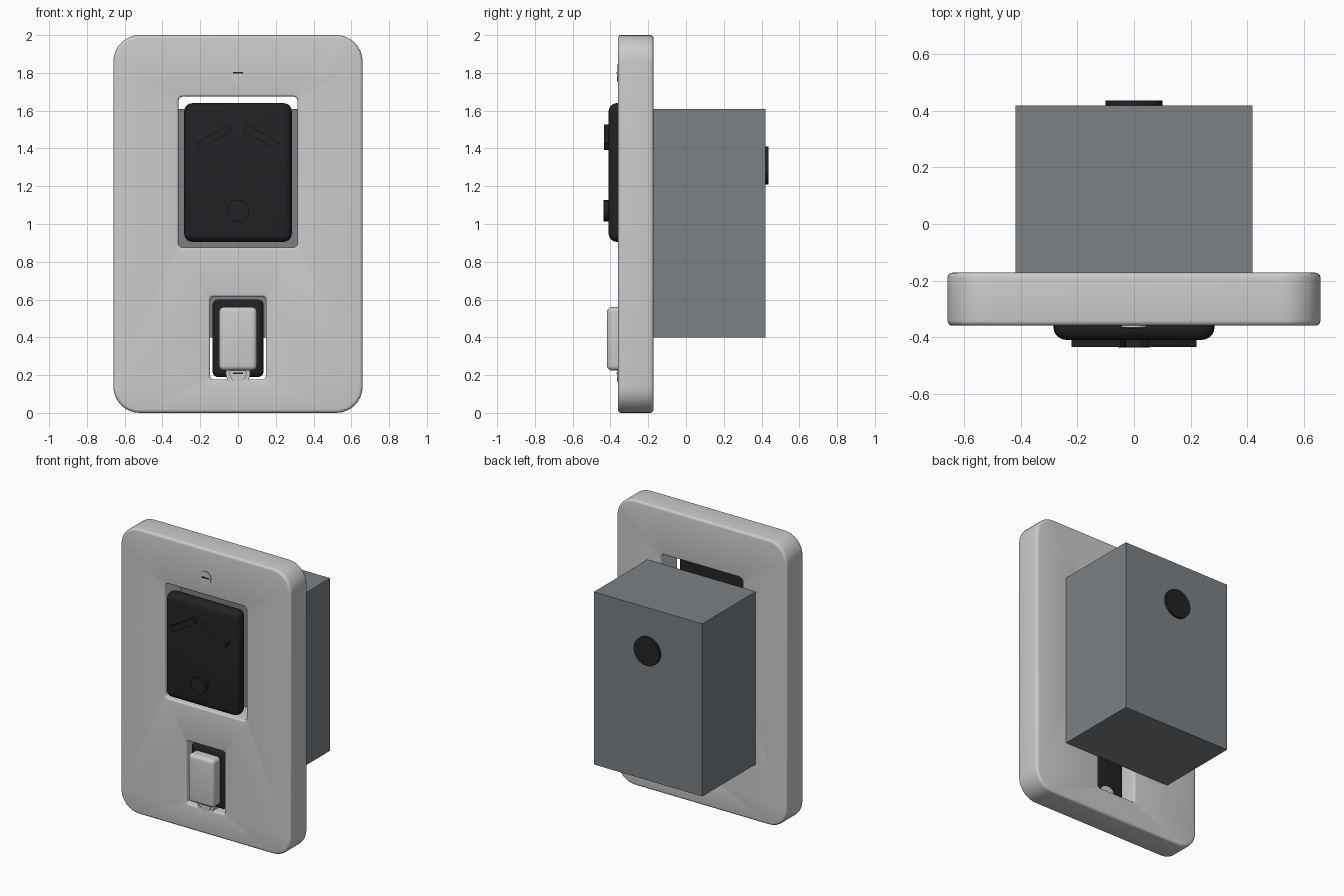
import bpy, bmesh, math
from mathutils import Matrix

if "Cube" in bpy.data.objects:
    bpy.data.objects.remove(bpy.data.objects["Cube"])


def material(name, rgb):
    m = bpy.data.materials.new(name)
    m.diffuse_color = (*rgb, 1)
    m.use_nodes = True
    m.node_tree.nodes["Principled BSDF"].inputs["Base Color"].default_value = m.diffuse_color
    return m


BLACK = material("black_plastic", (0.016, 0.016, 0.018))
STEEL = material("box_grey", (0.2, 0.22, 0.235))


def finish(bm, name, mat=None, smooth=None):
    bmesh.ops.recalc_face_normals(bm, faces=bm.faces)
    mesh = bpy.data.meshes.new(name)
    bm.to_mesh(mesh)
    bm.free()
    ob = bpy.data.objects.new(name, mesh)
    bpy.context.collection.objects.link(ob)
    if mat:
        mesh.materials.append(mat)
    if smooth:
        bpy.ops.object.select_all(action='DESELECT')
        ob.select_set(True)
        bpy.context.view_layer.objects.active = ob
        bpy.ops.object.shade_smooth_by_angle(angle=math.radians(smooth))
    return ob


def box(name, x, y, z, mat=None, bevel=0, tilt=0):
    """Box from (min, max) ranges, all edges rounded, tilted about y."""
    bm = bmesh.new()
    bmesh.ops.create_cube(bm, size=1)
    size = [r[1] - r[0] for r in (x, y, z)]
    bmesh.ops.scale(bm, vec=size, verts=bm.verts)
    if bevel:
        bmesh.ops.bevel(bm, geom=bm.edges[:], offset=bevel, segments=5,
                        profile=0.5, affect='EDGES')
    bmesh.ops.rotate(bm, matrix=Matrix.Rotation(tilt, 3, 'Y'), verts=bm.verts)
    bmesh.ops.translate(bm, vec=[sum(r) / 2 for r in (x, y, z)], verts=bm.verts)
    return finish(bm, name, mat, 40 if bevel else None)


def disc(name, z, r, y, mat=None):
    """Cylinder along y, centred on x = 0."""
    bm = bmesh.new()
    bmesh.ops.create_cone(bm, cap_ends=True, segments=32, radius1=r, radius2=r,
                          depth=y[1] - y[0])
    bmesh.ops.rotate(bm, matrix=Matrix.Rotation(math.pi / 2, 3, 'X'), verts=bm.verts)
    bmesh.ops.translate(bm, vec=(0, sum(y) / 2, z), verts=bm.verts)
    return finish(bm, name, mat, 40)


def ring(bm, hw, z0, z1, r, y, grow):
    """Rounded rectangle loop at depth y, grown outward by grow."""
    hw, z0, z1, r = hw + grow, z0 - grow, z1 + grow, r + grow
    verts = []
    for i, (cx, cz) in enumerate([(hw - r, z1 - r), (r - hw, z1 - r),
                                  (r - hw, z0 + r), (hw - r, z0 + r)]):
        for k in range(9):
            a = math.pi / 2 * (i + k / 8)
            verts.append(bm.verts.new((cx + r * math.cos(a), y, cz + r * math.sin(a))))
    return verts


# Face plate: outer wall and two window walls with rounded rims
FRONT, BACK = -0.36, -0.172
bm = bmesh.new()
rims = {0: [], -1: []}
for hw, z0, z1, r, sign, b in [(0.66, 0, 2, 0.14, -1, 0.018),
                               (0.315, 0.875, 1.675, 0.025, 1, 0.012),
                               (0.147, 0.178, 0.615, 0.015, 1, 0.012)]:
    arc = [(b * (1 - math.cos(a)), b * (1 - math.sin(a)))
           for a in [math.pi / 2 * (1 - k / 4) for k in range(5)]]
    steps = [(g, FRONT + d) for g, d in arc] + [(g, BACK - d) for g, d in arc[::-1]]
    loops = [ring(bm, hw, z0, z1, r, y, sign * g) for g, y in steps]
    n = len(loops[0])
    for p, q in zip(loops, loops[1:]):
        for i in range(n):
            j = (i + 1) % n
            bm.faces.new((p[i], p[j], q[j], q[i]))
    for end in rims:
        lp = loops[end]
        rims[end] += [bm.edges.get((lp[i], lp[(i + 1) % n])) for i in range(n)]
for edges in rims.values():
    bmesh.ops.triangle_fill(bm, use_beauty=True, use_dissolve=False, edges=edges)
finish(bm, "face_plate", None, 40)

# Wall box with cable entry
box("wall_box", (-0.42, 0.42), (-0.172, 0.42), (0.4, 1.61), STEEL)
disc("cable_entry", 1.31, 0.1, (0.40, 0.438), BLACK)

# Socket body, slanted contacts and earth contact
box("socket_body", (-0.285, 0.285), (-0.41, -0.31), (0.905, 1.64), BLACK, 0.045)
for s, side in ((-1, "left"), (1, "right")):
    box("contact_" + side, (s * 0.125 - 0.1, s * 0.125 + 0.1), (-0.435, -0.39),
        (1.44, 1.48), BLACK, 0, s * math.radians(30))
disc("earth_contact", 1.07, 0.057, (-0.438, -0.39), BLACK)

# Switch frame and rocker
box("switch_frame", (-0.135, 0.135), (-0.34, -0.26), (0.19, 0.6), BLACK, 0.03)
box("switch_rocker", (-0.1, 0.1), (-0.418, -0.32), (0.225, 0.56), None, 0.025)

# Screws: head, boss and slot
for z, end in ((1.8, "top"), (0.21, "bottom")):
    disc("screw_boss_" + end, z, 0.065, (-0.358, -0.26))
    disc("screw_head_" + end, z, 0.045, (-0.366, -0.34))
    box("screw_slot_" + end, (-0.027, 0.027), (-0.369, -0.36), (z - 0.004, z + 0.004), BLACK)
